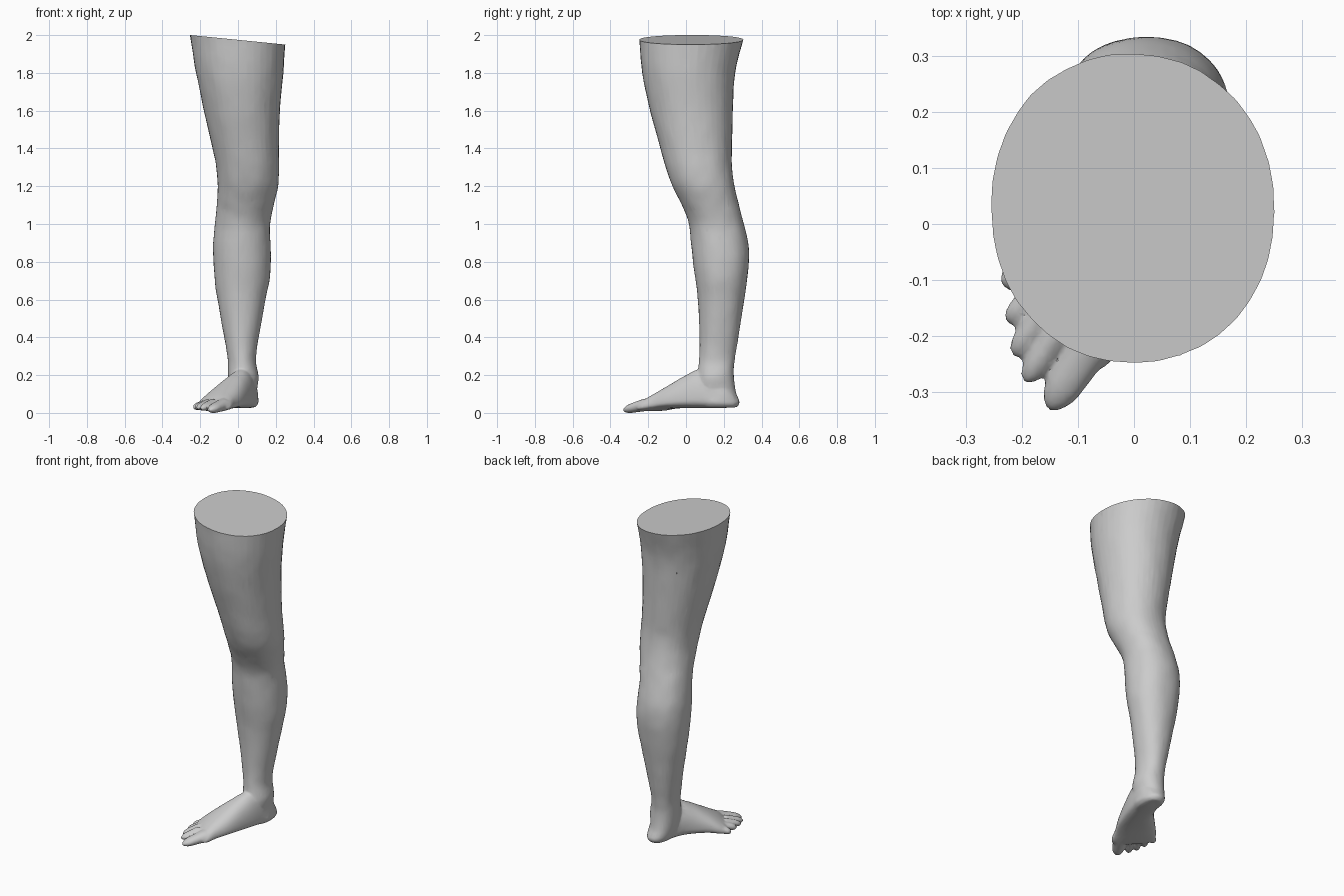
import bpy, bmesh
from math import sin, cos, pi
from mathutils import Vector, noise

if "Cube" in bpy.data.objects:
    bpy.data.objects.remove(bpy.data.objects["Cube"])

N = 40


def spow(v, p):
    return abs(v) ** p * (1 if v >= 0 else -1)


def smooth_rows(rows, steps):
    """Catmull-Rom interpolation through rows of numbers."""
    out = []
    for i in range(len(rows) - 1):
        a, b, c, d = (rows[max(i - 1, 0)], rows[i], rows[i + 1],
                      rows[min(i + 2, len(rows) - 1)])
        for s in range(steps):
            t = s / steps
            out.append([0.5 * (2 * q + (r - p) * t + (2 * p - 5 * q + 4 * r - u) * t * t
                        + (3 * q - p - 3 * r + u) * t ** 3)
                        for p, q, r, u in zip(a, b, c, d)])
    return out + [list(rows[-1])]


def loft(bm, rings):
    """Skin closed rings and cap both ends."""
    loops = [[bm.verts.new(p) for p in ring] for ring in rings]
    faces = [bm.faces.new(loops[0]), bm.faces.new(loops[-1])]
    for a, b in zip(loops, loops[1:]):
        for i in range(len(a)):
            j = (i + 1) % len(a)
            faces.append(bm.faces.new((a[i], a[j], b[j], b[i])))
    bmesh.ops.recalc_face_normals(bm, faces=faces)


def leg_ring(row):
    z, x0, x1, y0, y1 = row
    ring = []
    for i in range(N):
        t = 2 * pi * i / N
        c, s = spow(cos(t), 0.95), spow(sin(t), 0.95)
        egg = 1 + (0.08 * s if z < 1.1 else 0) * (1 - c * c)
        ring.append(((x0 + x1) / 2 + (x1 - x0) / 2 * c * egg,
                     (y0 + y1) / 2 + (y1 - y0) / 2 * s, z))
    return ring


def foot_ring(row):
    lx, ly, mx, my, top, bot = row
    mid = bot + 0.3 * (top - bot)
    ring = []
    for i in range(N):
        t = 2 * pi * i / N
        c, s = cos(t), sin(t)
        if s >= 0:
            f, z = 0.5 + 0.5 * c + 0.08 * s * s, mid + (top - mid) * s
        else:
            f, z = 0.5 + 0.5 * spow(c, 0.8), mid - (mid - bot) * abs(s) ** 0.6
        ring.append((lx + (mx - lx) * f, ly + (my - ly) * f, z))
    return ring


def toe_rings(base, tip, r0, r1, z0, z1, h0, h1):
    a, b = Vector((*base, z0)), Vector((*tip, z1))
    d = (b - a).normalized()
    side = Vector((-d.y, d.x, 0)).normalized()
    up = Vector((0, 0, 1))
    rings = []
    for k in range(13):
        t = k / 12
        # round the tip off over the last part of the toe
        e = 1 if t < 0.6 else max(0.08, (1 - ((t - 0.6) / 0.4) ** 2) ** 0.5)
        c = a + (b + d * r1 - a) * t
        r, h = (r0 + (r1 - r0) * t) * e, (h0 + (h1 - h0) * t) * e
        rings.append([c + side * r * cos(2 * pi * i / 20) + up * h * sin(2 * pi * i / 20)
                      for i in range(20)])
    return rings


bm = bmesh.new()

# Thigh, knee, calf, ankle and heel: z, x range, y range
LEG = [
    (2.10, -0.27, 0.262, -0.26, 0.34),
    (1.97, -0.25, 0.252, -0.247, 0.302),
    (1.80, -0.222, 0.24, -0.232, 0.26),
    (1.60, -0.18, 0.222, -0.19, 0.248),
    (1.40, -0.135, 0.216, -0.135, 0.243),
    (1.30, -0.115, 0.218, -0.107, 0.243),
    (1.20, -0.107, 0.212, -0.072, 0.258),
    (1.10, -0.112, 0.19, -0.022, 0.281),
    (1.00, -0.122, 0.17, 0.015, 0.306),
    (0.90, -0.132, 0.172, 0.027, 0.329),
    (0.80, -0.131, 0.174, 0.037, 0.333),
    (0.70, -0.123, 0.166, 0.05, 0.323),
    (0.60, -0.108, 0.146, 0.062, 0.308),
    (0.40, -0.073, 0.11, 0.072, 0.277),
    (0.28, -0.054, 0.095, 0.07, 0.257),
    (0.19, -0.052, 0.109, 0.06, 0.254),
    (0.11, -0.045, 0.10, 0.06, 0.264),
    (0.055, -0.03, 0.109, 0.07, 0.284),
    (0.028, -0.01, 0.09, 0.09, 0.268),
]
loft(bm, [leg_ring(r) for r in smooth_rows(LEG, 5)])

# Foot: lateral edge point, medial edge point, top height, sole height
FOOT = [
    (0.02, 0.25, 0.09, 0.255, 0.10, 0.03),
    (-0.02, 0.19, 0.108, 0.19, 0.17, 0.024),
    (-0.065, 0.10, 0.09, 0.08, 0.23, 0.024),
    (-0.115, 0.04, 0.06, -0.02, 0.20, 0.024),
    (-0.165, -0.01, 0.025, -0.11, 0.155, 0.022),
    (-0.20, -0.045, -0.015, -0.185, 0.115, 0.015),
    (-0.22, -0.08, -0.037, -0.24, 0.082, 0.009),
    (-0.21, -0.125, -0.06, -0.26, 0.052, 0.010),
]
loft(bm, [foot_ring(r) for r in smooth_rows(FOOT, 5)])

# Toes: base, tip, radii, centre heights, half thicknesses
for toe in [
    ((-0.08, -0.215), (-0.138, -0.308), 0.042, 0.029, 0.042, 0.019, 0.034, 0.021),
    ((-0.135, -0.19), (-0.184, -0.266), 0.025, 0.022, 0.048, 0.027, 0.027, 0.018),
    ((-0.16, -0.155), (-0.204, -0.22), 0.024, 0.021, 0.048, 0.030, 0.026, 0.018),
    ((-0.175, -0.12), (-0.213, -0.163), 0.023, 0.020, 0.045, 0.032, 0.025, 0.018),
    ((-0.185, -0.08), (-0.219, -0.098), 0.024, 0.021, 0.042, 0.033, 0.024, 0.018),
]:
    loft(bm, toe_rings(*toe))

mesh = bpy.data.meshes.new("leg")
bm.to_mesh(mesh)
bm.free()
leg = bpy.data.objects.new("leg", mesh)
bpy.context.collection.objects.link(leg)
bpy.context.view_layer.objects.active = leg
leg.select_set(True)

# Fuse the parts into one skin, soften it and thin it to sculpted facets
m = leg.modifiers.new("fuse", 'REMESH')
m.mode = 'VOXEL'
m.voxel_size = 0.0065
m = leg.modifiers.new("soften", 'SMOOTH')
m.factor, m.iterations = 0.5, 5
m = leg.modifiers.new("thin", 'DECIMATE')
m.ratio = 0.08
for name in ("fuse", "soften", "thin"):
    bpy.ops.object.modifier_apply(modifier=name)

# Slight skin unevenness, then the tilted flat cut across the thigh
bm = bmesh.new()
bm.from_mesh(leg.data)
bm.normal_update()
for v in bm.verts:
    if v.co.z > 0.2:
        v.co += v.normal * 0.002 * noise.noise(v.co * 14)
low = min(v.co.z for v in bm.verts)
for v in bm.verts:
    v.co.z -= low * max(0, 1 - v.co.z)
geom = bm.verts[:] + bm.edges[:] + bm.faces[:]
cut = bmesh.ops.bisect_plane(bm, geom=geom, plane_co=(0, 0, 1.975),
                             plane_no=(0.1, 0, 1), clear_outer=True)
rim = [e for e in cut["geom_cut"] if isinstance(e, bmesh.types.BMEdge)]
bmesh.ops.contextual_create(bm, geom=rim)
bmesh.ops.recalc_face_normals(bm, faces=bm.faces[:])
bm.to_mesh(leg.data)
bm.free()
bpy.ops.object.shade_smooth_by_angle(angle=0.6)
